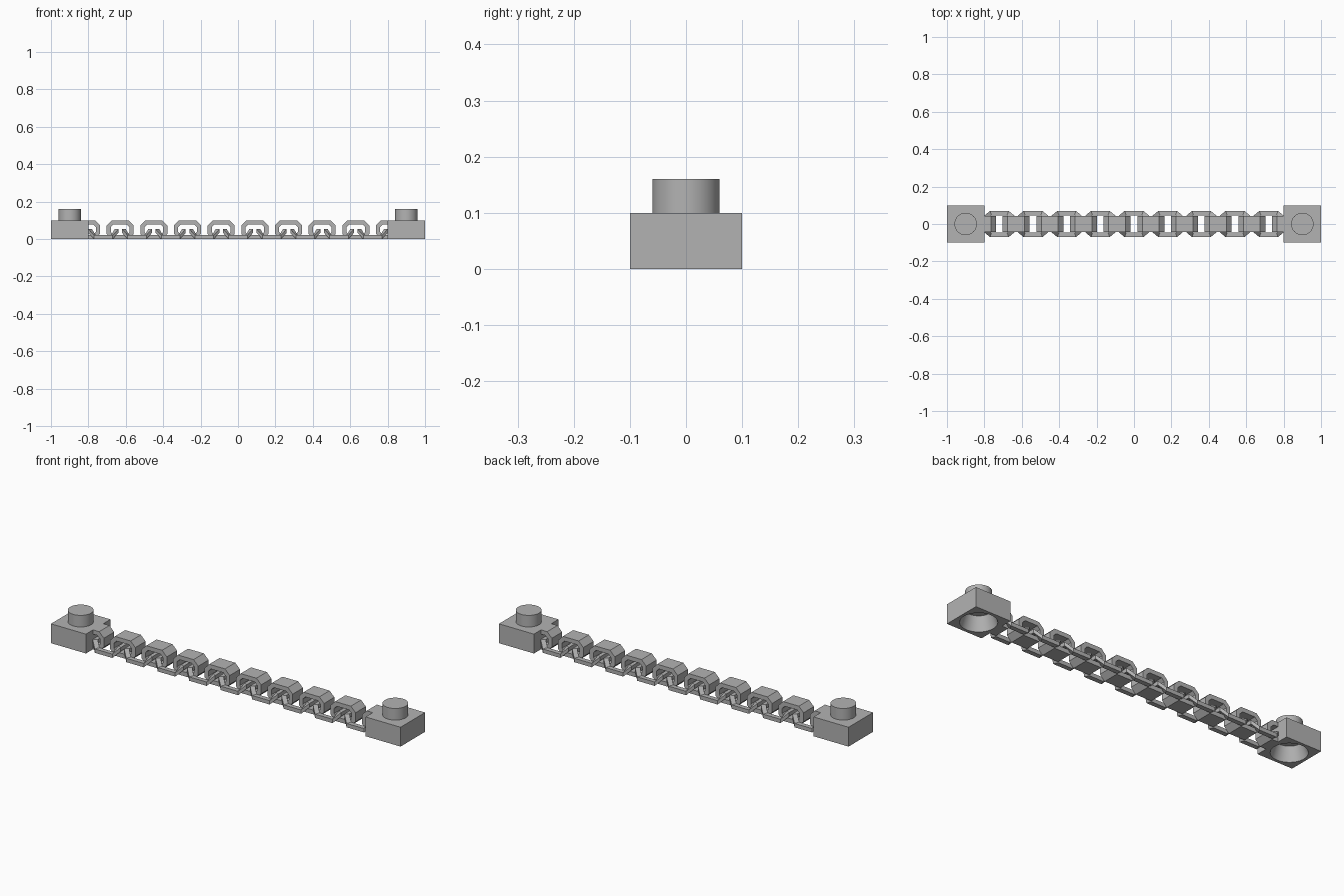
import bpy, bmesh
from mathutils import Matrix, Vector

cube = bpy.data.objects.get("Cube")
if cube:
    bpy.data.objects.remove(cube, do_unlink=True)

grey = bpy.data.materials.new("plain grey")
grey.use_nodes = True
grey.diffuse_color = (0.45, 0.45, 0.45, 1)
grey.node_tree.nodes["Principled BSDF"].inputs["Base Color"].default_value = grey.diffuse_color

PITCH = 0.18
EDGE = 0.8      # inner face of each end block


def finish(bm, name):
    bmesh.ops.recalc_face_normals(bm, faces=bm.faces[:])
    mesh = bpy.data.meshes.new(name)
    bm.to_mesh(mesh)
    bm.free()
    mesh.materials.append(grey)
    obj = bpy.data.objects.new(name, mesh)
    bpy.context.collection.objects.link(obj)
    return obj


def smooth(obj):
    bpy.ops.object.select_all(action="DESELECT")
    obj.select_set(True)
    bpy.context.view_layer.objects.active = obj
    bpy.ops.object.shade_smooth_by_angle(angle=0.6)


def cylinder(name, x, low, high, r_low, r_high):
    bm = bmesh.new()
    bmesh.ops.create_cone(bm, cap_ends=True, segments=48, radius1=r_low, radius2=r_high,
                          depth=high - low,
                          matrix=Matrix.Translation((x, 0, (low + high) / 2)))
    return finish(bm, name)


def octagon(long, tall, flat_long, flat_tall):
    quarter = [(long, flat_tall), (flat_long, tall)]
    right = [(a, -b) for a, b in quarter[::-1]] + quarter
    return right + [(-a, -b) for a, b in right]


def ring(name, sections):
    """Closed loop of four-cornered sections."""
    bm = bmesh.new()
    loops = [[bm.verts.new(p) for p in section] for section in sections]
    for i, here in enumerate(loops):
        there = loops[(i + 1) % len(loops)]
        for k in range(4):
            n = (k + 1) % 4
            bm.faces.new((here[k], here[n], there[n], there[k]))
    return finish(bm, name)


def upright_link(name, x):
    outer = octagon(0.072, 0.05, 0.045, 0.023)
    inner = octagon(0.05, 0.028, 0.035, 0.013)
    w = 0.042
    sections = [[(x + a, -w, 0.05 + b), (x + a, w, 0.05 + b),
                 (x + c, w, 0.05 + d), (x + c, -w, 0.05 + d)]
                for (a, b), (c, d) in zip(outer, inner)]
    return ring(name, sections)


def flat_link(name, x):
    # Side strips rest on the ground, end bars rise inside the upright links
    outer = octagon(0.08, 0.07, 0.05, 0.045)
    inner = octagon(0.06, 0.046, 0.041, 0.032)
    sections = []
    for (a, b), (c, d) in zip(outer, inner):
        low = 0.032 if abs(a) > 0.06 else 0.0
        top = low + 0.02
        sections.append([(x + a, b, low), (x + a, b, top),
                         (x + c, d, top), (x + c, d, low)])
    return ring(name, sections)


# Upright links, with the outermost pair trimmed where they join the blocks
for i in range(10):
    x = (i - 4.5) * PITCH
    link = upright_link(f"upright_link_{i + 1}", x)
    if i in (0, 9):
        side = 1 if x > 0 else -1
        bm = bmesh.new()
        bm.from_mesh(link.data)
        bmesh.ops.bisect_plane(bm, geom=bm.verts[:] + bm.edges[:] + bm.faces[:],
                               plane_co=Vector((side * (EDGE + 0.005), 0, 0)),
                               plane_no=Vector((side, 0, 0)), clear_outer=True)
        bm.to_mesh(link.data)
        bm.free()

# Flat links threaded between them
for i in range(9):
    flat_link(f"flat_link_{i + 1}", (i - 4) * PITCH)

# End blocks with a tapered socket below and a round stud on top
for side, label in ((-1, "right"), (1, "left")):
    x = side * 0.9
    bm = bmesh.new()
    bmesh.ops.create_cube(bm, size=1, matrix=Matrix.Translation((x, 0, 0.05))
                          @ Matrix.Diagonal((0.2, 0.2, 0.1, 1)))
    block = finish(bm, f"{label}_end_block")
    cutter = cylinder("socket_cutter", x, -0.01, 0.07, 0.088, 0.063)
    cutter.hide_render = True
    cut = block.modifiers.new("socket", "BOOLEAN")
    cut.operation = "DIFFERENCE"
    cut.solver = "EXACT"
    cut.object = cutter
    bpy.context.view_layer.objects.active = block
    bpy.ops.object.modifier_apply(modifier=cut.name)
    bpy.data.objects.remove(cutter, do_unlink=True)
    smooth(block)
    smooth(cylinder(f"{label}_stud", x, 0.095, 0.16, 0.06, 0.06))
